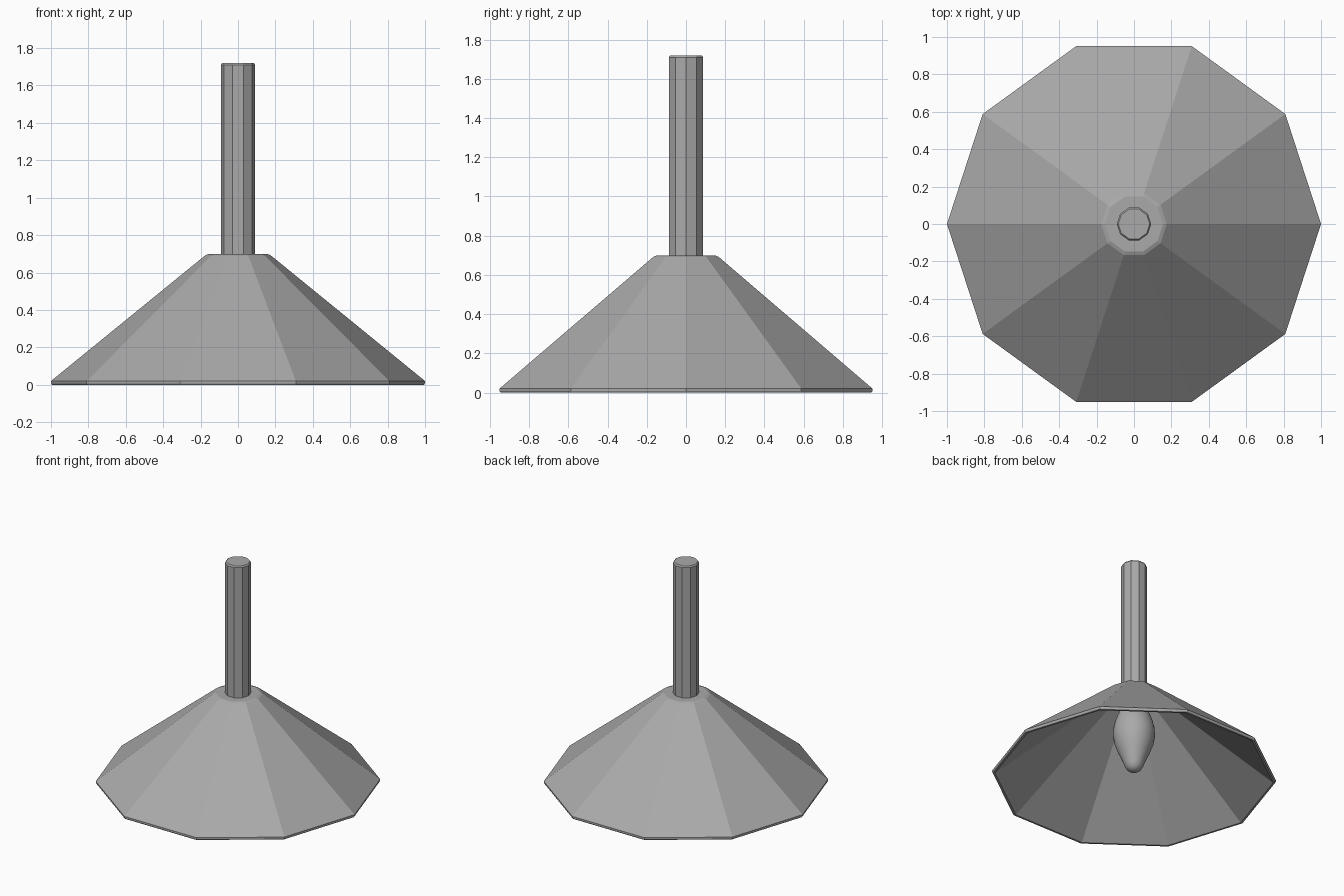
import bpy, bmesh, math

cube = bpy.data.objects.get("Cube")
if cube:
    bpy.data.objects.remove(cube, do_unlink=True)

grey = bpy.data.materials.new("grey metal")
grey.use_nodes = True
colour = (0.4, 0.4, 0.4, 1)
grey.diffuse_color = colour
grey.node_tree.nodes["Principled BSDF"].inputs["Base Color"].default_value = colour


def lathe(name, profile, sides, closed=False):
    """Spin (radius, height) points around z; zero radius makes a pole."""
    bm = bmesh.new()
    rings = []
    for r, z in profile:
        if r == 0:
            rings.append([bm.verts.new((0, 0, z))] * sides)
        else:
            angles = [math.tau * i / sides for i in range(sides)]
            rings.append([bm.verts.new((r * math.cos(a), r * math.sin(a), z)) for a in angles])
    pairs = list(zip(rings, rings[1:]))
    if closed:
        pairs.append((rings[-1], rings[0]))
    for low, high in pairs:
        for i in range(sides):
            j = (i + 1) % sides
            corners = list(dict.fromkeys((low[i], low[j], high[j], high[i])))
            bm.faces.new(corners)
    bmesh.ops.recalc_face_normals(bm, faces=bm.faces)
    mesh = bpy.data.meshes.new(name)
    bm.to_mesh(mesh)
    bm.free()
    mesh.materials.append(grey)
    obj = bpy.data.objects.new(name, mesh)
    bpy.context.collection.objects.link(obj)
    return obj


# Ten-sided hollow shade with a thin rim and a small chamfer at the collar
lathe("shade", [(0, 0.67), (0.155, 0.67), (0.98, 0), (0.995, 0), (1, 0.008),
                (1, 0.02), (0.175, 0.692), (0.155, 0.70), (0, 0.70)], 10)

# Hanging rod with softened ends
lathe("rod", [(0, 0.69), (0.092, 0.69), (0.092, 1.71), (0.084, 1.72), (0, 1.72)], 10)

# Smooth bulb tapering to a rounded tip
bulb = lathe("bulb", [(0, 0.05), (0.03, 0.056), (0.053, 0.075), (0.068, 0.105), (0.085, 0.15),
                      (0.112, 0.21), (0.136, 0.275), (0.148, 0.34), (0.145, 0.40),
                      (0.13, 0.46), (0.108, 0.52), (0.092, 0.58), (0.088, 0.68)], 32)
for face in bulb.data.polygons:
    face.use_smooth = True
